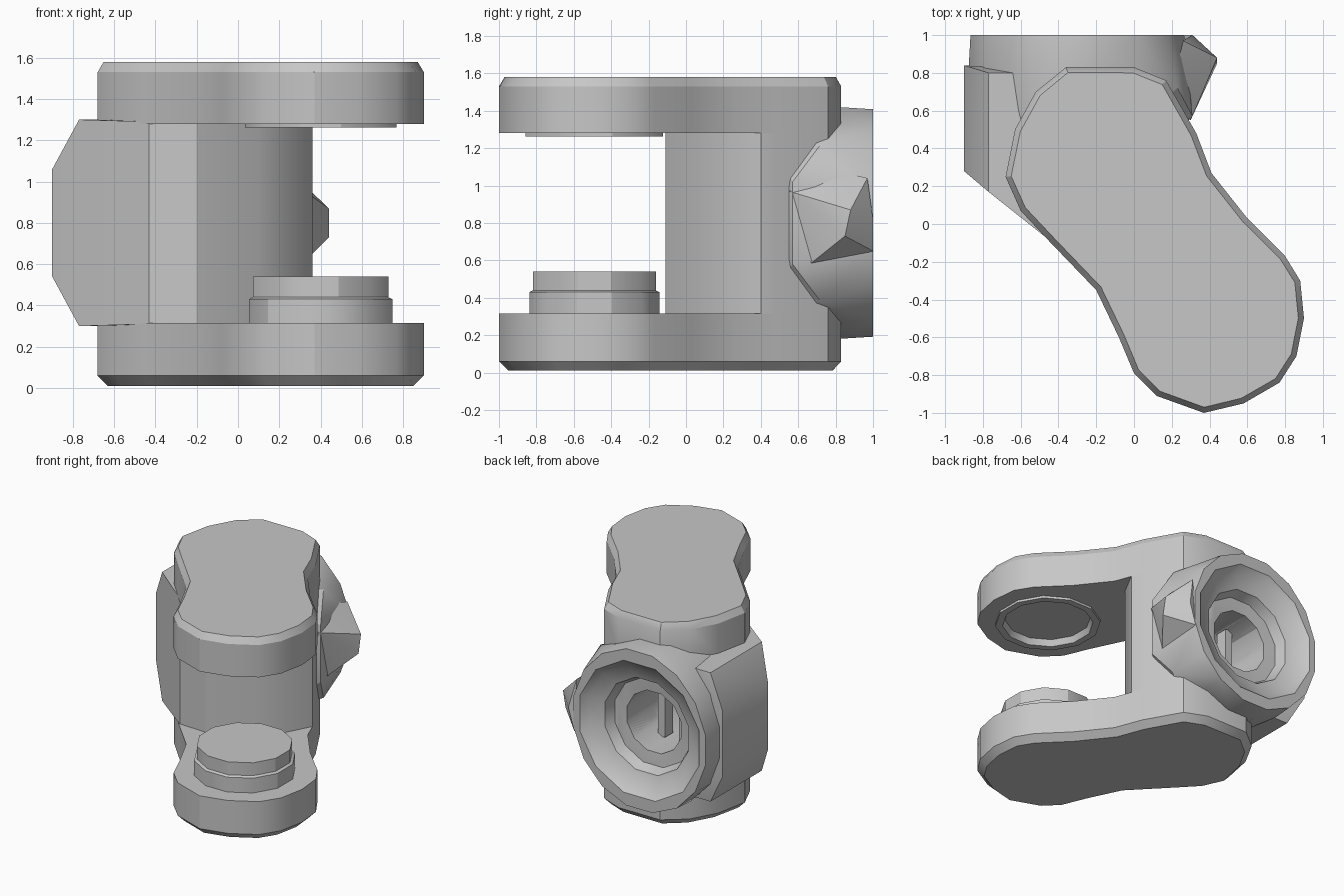
import bpy, bmesh, math
from mathutils import Vector

cube = bpy.data.objects.get("Cube")
if cube:
    bpy.data.objects.remove(cube, do_unlink=True)

grey = bpy.data.materials.new("plain_grey")
grey.use_nodes = True
COLOUR = (0.57, 0.57, 0.57, 1)
grey.diffuse_color = COLOUR
grey.node_tree.nodes["Principled BSDF"].inputs["Base Color"].default_value = COLOUR


def finish(bm, name):
    bmesh.ops.recalc_face_normals(bm, faces=bm.faces)
    mesh = bpy.data.meshes.new(name)
    bm.to_mesh(mesh)
    bm.free()
    mesh.materials.append(grey)
    obj = bpy.data.objects.new(name, mesh)
    bpy.context.collection.objects.link(obj)
    return obj


def prism(name, outline, z0, z1, rim=None, slope=0.05):
    """Extruded outline; rim 'top' or 'bottom' gets a sloping edge."""
    bm = bmesh.new()
    low = [bm.verts.new((x, y, z0)) for x, y in outline]
    high = [bm.verts.new((x, y, z1)) for x, y in outline]
    caps = {"bottom": bm.faces.new(low[::-1]), "top": bm.faces.new(high)}
    n = len(outline)
    for i in range(n):
        j = (i + 1) % n
        bm.faces.new((low[i], low[j], high[j], high[i]))
    bmesh.ops.recalc_face_normals(bm, faces=bm.faces)
    if rim:
        bmesh.ops.inset_region(bm, faces=[caps[rim]], thickness=slope, depth=0.05)
    return finish(bm, name)


def lathe(name, profile, centre, axis="Z", sides=12):
    """Closed stack of rings (radius, height) about an axis."""
    bm = bmesh.new()
    rings = []
    for r, h in profile:
        ring = []
        for i in range(sides):
            a = math.tau * (i + 0.5) / sides
            u, v = r * math.cos(a), r * math.sin(a)
            p = Vector((u, v, h)) if axis == "Z" else Vector((u, h, v))
            ring.append(bm.verts.new(p + Vector(centre)))
        rings.append(ring)
    for a, b in zip(rings, rings[1:]):
        for i in range(sides):
            j = (i + 1) % sides
            bm.faces.new((a[i], a[j], b[j], b[i]))
    bm.faces.new(rings[0])
    bm.faces.new(rings[-1])
    return finish(bm, name)


def hull(name, points):
    bm = bmesh.new()
    for p in points:
        bm.verts.new(p)
    result = bmesh.ops.convex_hull(bm, input=bm.verts)
    spare = {v for v in result["geom_interior"] + result["geom_unused"]
             if isinstance(v, bmesh.types.BMVert)}
    bmesh.ops.delete(bm, geom=list(spare), context="VERTS")
    bmesh.ops.dissolve_limit(bm, angle_limit=0.02, verts=bm.verts, edges=bm.edges)
    return finish(bm, name)


def cut(obj, cutter):
    mod = obj.modifiers.new("cut", "BOOLEAN")
    mod.operation, mod.solver, mod.object = "DIFFERENCE", "EXACT", cutter
    bpy.context.view_layer.objects.active = obj
    bpy.ops.object.modifier_apply(modifier=mod.name)


# Two waisted arms
outline = [(-.36, .83), (0, .83), (.17, .76), (.33, .48), (.41, .27), (.6, .03),
           (.8, -.17), (.88, -.3), (.9, -.5), (.86, -.7), (.77, -.84), (.58, -.95),
           (.37, -1), (.12, -.91), (0, -.79), (-.08, -.6), (-.2, -.35), (-.45, -.09),
           (-.6, .07), (-.68, .25), (-.63, .5), (-.52, .7)]
lower_arm = prism("lower_arm", outline, 0.06, 0.315, "bottom")
upper_arm = prism("upper_arm", outline, 1.28, 1.53, "top", 0.03)

# Column joining the arms
column = prism("column", [(-.36, .83), (0, .83), (.17, .76), (.33, .48), (.36, .4),
                          (.26, .21), (.1, .06), (-.2, -.11), (-.43, -.1),
                          (-.6, .07), (-.68, .25), (-.52, .7)], 0.3, 1.3)


def mirrored(points, middle):
    """Points (x, y, h) at height h above and below the middle."""
    return [(x, y, middle + s * h) for x, y, h in points for s in (-1, 1)]


# Round hub at the back, flaring into the column
HUB = (-0.3, 0, 0.8)
SIDES = 16
points = mirrored([(.31, .57, .22), (.23, .72, .42)], HUB[2])
for i in range(SIDES):
    a = math.tau * (i + 0.5) / SIDES
    for y, r in ((0.5, 0.59), (0.84, 0.63), (1.0, 0.62)):
        points.append((HUB[0] + 0.93 * r * math.cos(a), y, HUB[2] + r * math.sin(a)))
hub = hull("hub", points)

# Chamfered shoulder between the hub and the column
shoulder = hull("shoulder", mirrored([
    (-.43, -.1, .49), (-.2, -.11, .49), (-.77, .17, .5), (-.77, .8, .5),
    (-.9, .28, .26), (-.9, .84, .26), (-.3, .8, .5)], HUB[2]))

# Stepped bore through the hub, shoulder and column
bore = lathe("bore_cutter", [(.24, .2), (.24, .82), (.34, .83), (.37, .91),
                             (.48, .95), (.54, 1.01)], HUB, "Y", 12)
for part in (hub, shoulder, column):
    cut(part, bore)
bpy.data.objects.remove(bore, do_unlink=True)

# Bars deep inside the bore
bars = [hull("bore_bar", [(HUB[0] + x + dx, y, HUB[2] + dz)
                          for dx in (-.03, .03) for y in (.5, .6) for dz in (-.22, .22)])
        for x in (-.09, .09)]

# Stepped pivot boss and the shallow socket facing it
PIVOT = (0.4, -0.49, 0)
boss = lathe("pivot_boss", [(.36, .3), (.36, .43), (.34, .44), (.34, .54)], PIVOT)
socket = lathe("socket_rim", [(.38, 1.262), (.38, 1.3)], PIVOT)
recess = lathe("recess_cutter", [(.35, 1.2), (.31, 1.31)], PIVOT)
for part in (upper_arm, socket):
    cut(part, recess)
bpy.data.objects.remove(recess, do_unlink=True)

# Angular lug on the hub's side
lug = hull("side_lug", [(.44, .88, .87), (.44, .85, .73), (.24, .6, .53), (.3, .55, .97),
                        (.36, .82, .92), (.26, 1, .65), (.31, 1, .82), (.26, .97, 1.04),
                        (.2, .72, 1.1)])

for obj in (lower_arm, upper_arm, column, hub, shoulder, boss, socket, *bars, lug):
    bpy.ops.object.select_all(action="DESELECT")
    obj.select_set(True)
    bpy.context.view_layer.objects.active = obj
    bpy.ops.object.shade_smooth_by_angle(angle=math.radians(30))
